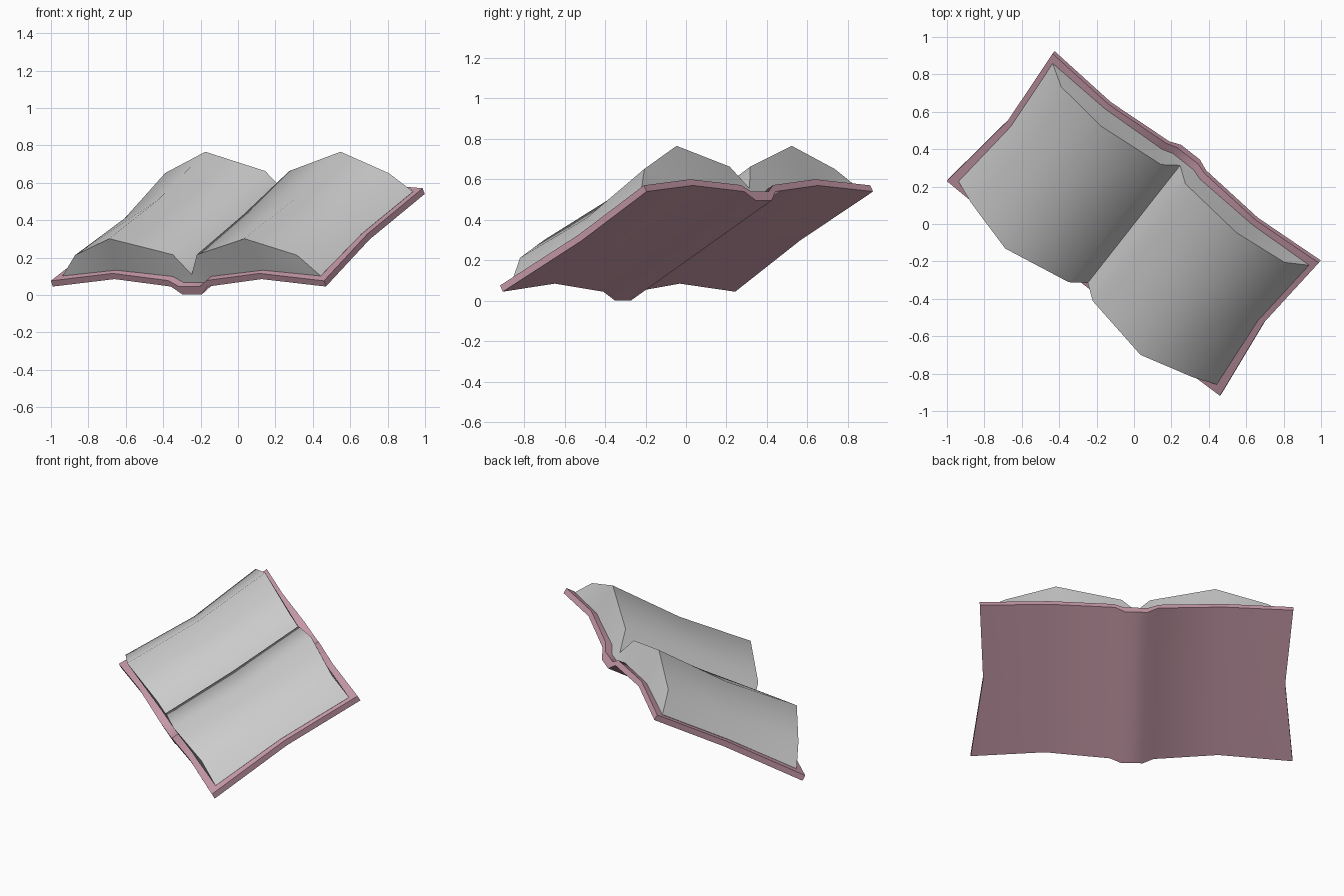
import bpy, bmesh, math
from mathutils import Vector

if "Cube" in bpy.data.objects:
    bpy.data.objects.remove(bpy.data.objects["Cube"])

# Tilted book frame: U across the spread, V up the page, W out of the page
S, C = 0.488, 0.873
U = Vector((0.786, -0.618, 0))
V = Vector((0.618 * C, 0.786 * C, S))
W = Vector((-0.618 * S, -0.786 * S, C))
ORIGIN = Vector((0.0133, 0.0169, 0.2925))


def mirrored(half):
    """Half profile from outer edge to middle -> full profile left to right."""
    left = [(-u, w, dv) for u, w, dv in half]
    right = [p for p in reversed(half) if p[0] > 0]
    return left + right


def loft(name, sections):
    """Bridge closed (u, v, w) sections and cap both ends."""
    bm = bmesh.new()
    rings = [[bm.verts.new(ORIGIN + U * u + V * v + W * w) for u, v, w in s]
             for s in sections]
    n = len(rings[0])
    for a, b in zip(rings, rings[1:]):
        for i in range(n):
            j = (i + 1) % n
            bm.faces.new((a[i], a[j], b[j], b[i]))
    bm.faces.new(rings[0])
    bm.faces.new(rings[-1])
    bmesh.ops.recalc_face_normals(bm, faces=bm.faces[:])
    bmesh.ops.triangulate(bm, faces=[f for f in bm.faces if len(f.verts) > 4])
    me = bpy.data.meshes.new(name)
    bm.to_mesh(me)
    bm.free()
    ob = bpy.data.objects.new(name, me)
    bpy.context.collection.objects.link(ob)
    bpy.ops.object.select_all(action='DESELECT')
    ob.select_set(True)
    bpy.context.view_layer.objects.active = ob
    bpy.ops.object.shade_smooth_by_angle(angle=math.radians(48))
    return ob


def section(v, top, bottom):
    """Closed ring; dv pushes points along the page away from the middle."""
    sign = (v > 0) - (v < 0)
    ring = mirrored(top) + mirrored(bottom)[::-1]
    return [(u, v + sign * dv, w) for u, w, dv in ring]


# Cover: thin boards with a dropped spine, waisted at mid height
def cover_section(v, edge):
    bottom = [(edge, 0, 0), (0.5, 0.04, -0.01), (0.125, 0, 0), (0.064, -0.05, 0)]
    top = [(edge, 0.035, 0), (0.5, 0.075, -0.01), (0.13, 0.037, 0), (0.07, 0, 0)]
    return section(v, top, bottom)


cover = loft("cover", [cover_section(-0.507, 0.929),
                       cover_section(0.01, 0.872),
                       cover_section(0.507, 0.905)])
mat = bpy.data.materials.new("cover_red")
mat.diffuse_color = (0.58, 0.33, 0.40, 1)
mat.use_nodes = True
mat.node_tree.nodes["Principled BSDF"].inputs["Base Color"].default_value = mat.diffuse_color
cover.data.materials.append(mat)


# Pages: two arched leaves meeting in a central gutter
def page_section(v, edge, shoulder, sag):
    top = [(edge, 0.04, 0), (shoulder, 0.16 - sag, -0.012),
           (0.46, 0.276 - sag, 0.014), (0.082, 0.168 - sag * 0.4, -0.004),
           (0, 0.046, -0.004)]
    bottom = [(edge - 0.005, 0.034, 0), (0.5, 0.074, 0), (0.13, 0.036, 0), (0.07, 0, 0)]
    return section(v, top, bottom)


loft("pages", [page_section(-0.462, 0.878, 0.755, 0),
               page_section(0, 0.84, 0.735, 0.025),
               page_section(0.462, 0.872, 0.76, 0)])
